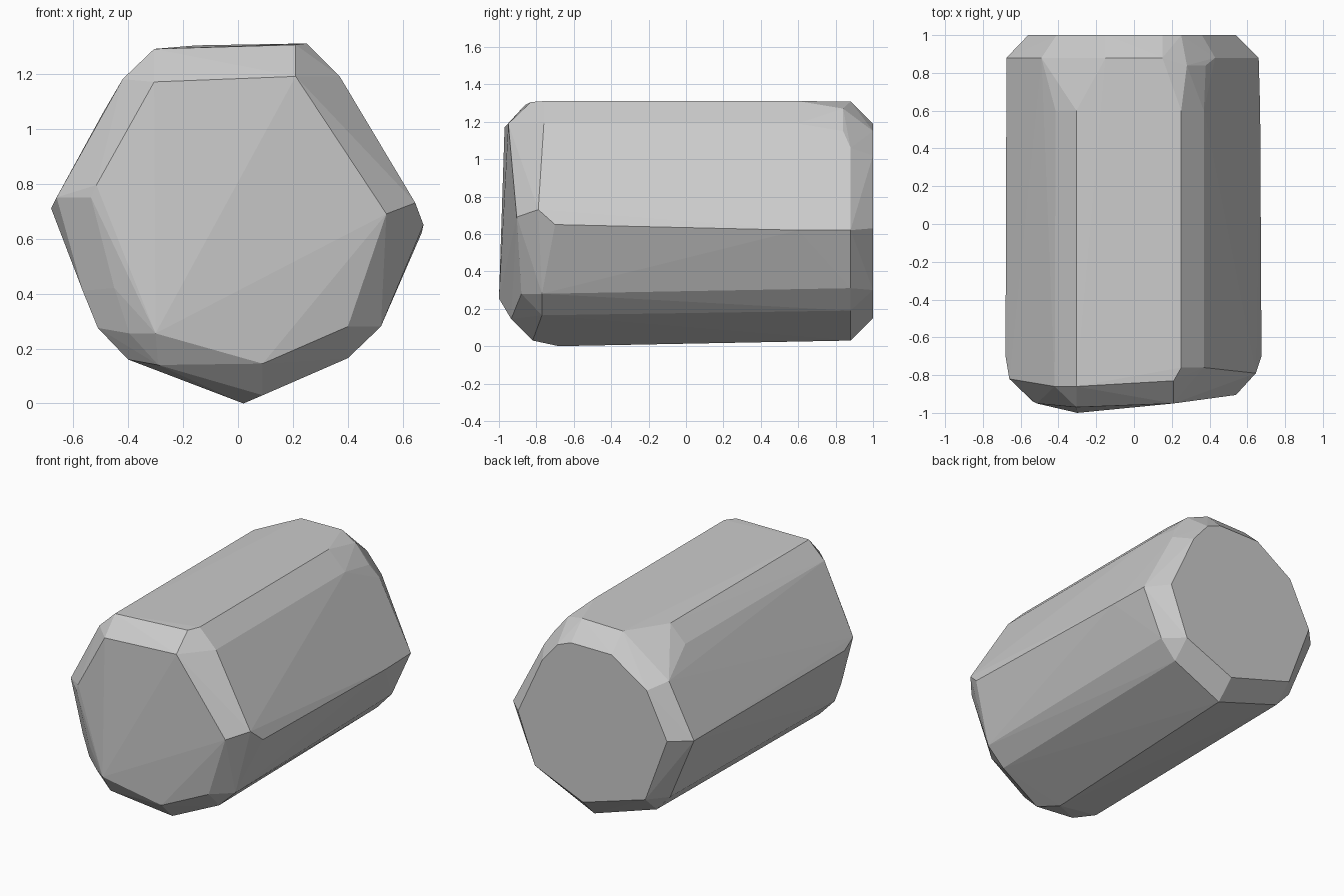
import bpy, bmesh

# front cap facet: (x, y, z), slightly tilted
front_cap = [(-.305, -.97, 1.17), (.21, -.95, 1.19), (.54, -.905, .69), (.40, -.88, .28),
             (.09, -.935, .145), (-.30, -1, .255), (-.515, -.95, .795)]
# small corner chips on the front left
chips = [(-.45, -.935, .42), (-.535, -.94, .75), (-.395, -.93, .255), (-.29, -.93, .14)]
# front rim, where the long sides begin
front_rim = [(-.42, -.86, 1.18), (-.305, -.86, 1.29), (.21, -.83, 1.305), (.25, -.76, 1.31),
             (.37, -.76, 1.19), (.645, -.79, .73), (.675, -.70, .65), (.52, -.77, .28),
             (.40, -.77, .165), (.09, -.82, .03), (.02, -.68, 0), (-.40, -.84, .16),
             (-.51, -.84, .275), (-.565, -.83, .41), (-.66, -.82, .75), (-.68, -.70, .71)]
# shoulders and rim at the back, with the two upper corners cut away
back_shoulder = [(-.305, .60, 1.29), (-.415, .60, 1.18), (.25, .60, 1.31), (.37, .60, 1.19),
                 (.668, .60, .62), (.28, .84, 1.27), (.38, .84, 1.15)]
back_rim = [(x, .88, z) for x, z in [
    (-.15, 1.303), (.15, 1.308), (.43, 1.06), (.66, .62), (.52, .31), (.41, .19),
    (.06, .03), (-.40, .18), (-.50, .29), (-.675, .71), (-.49, 1.06)]]
# flat back cap
back_cap = [(x, 1, z) for x, z in [
    (-.15, 1.19), (.15, 1.19), (.25, 1.15), (.36, 1.02), (.54, .63), (.415, .30),
    (.06, .15), (-.40, .29), (-.56, .72), (-.41, 1.02)]]

# wrap all sections in a faceted convex shell
bm = bmesh.new()
for p in front_cap + chips + front_rim + back_shoulder + back_rim + back_cap:
    bm.verts.new(p)
res = bmesh.ops.convex_hull(bm, input=bm.verts[:])
loose = {g for g in res["geom_interior"] + res["geom_unused"] if isinstance(g, bmesh.types.BMVert)}
bmesh.ops.delete(bm, geom=list(loose), context='VERTS')
bmesh.ops.recalc_face_normals(bm, faces=bm.faces[:])
mesh = bpy.data.meshes.new("faceted_block")
bm.to_mesh(mesh)
bm.free()
block = bpy.data.objects.new("faceted_block", mesh)
bpy.context.collection.objects.link(block)
